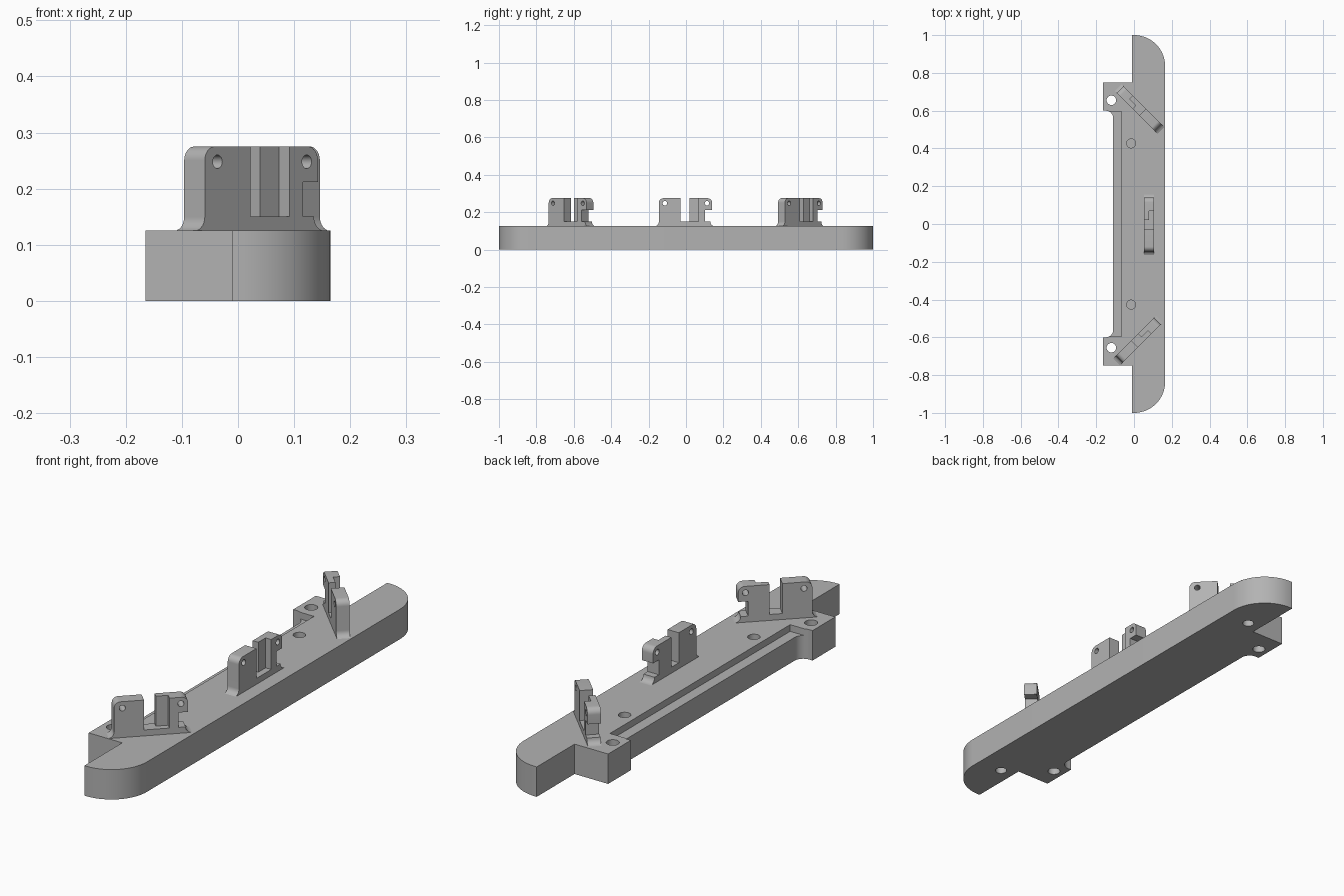
import bpy, bmesh
from math import cos, sin, pi, radians
from mathutils import Matrix, Vector

if "Cube" in bpy.data.objects:
    bpy.data.objects.remove(bpy.data.objects["Cube"], do_unlink=True)

grey = bpy.data.materials.new("light_grey")
grey.use_nodes = True
grey.diffuse_color = (0.45, 0.45, 0.45, 1)
grey.node_tree.nodes["Principled BSDF"].inputs["Base Color"].default_value = grey.diffuse_color


def arc(cx, cy, r, a0, a1, n=12):
    """Points along a circular arc, angles in degrees."""
    angles = [radians(a0 + (a1 - a0) * i / n) for i in range(n + 1)]
    return [(cx + r * cos(a), cy + r * sin(a)) for a in angles]


def prism(name, points, low, high, axis="z"):
    """Extrude a closed profile: (x, y) along z, or (y, z) along x."""
    place = (lambda p, t: (p[0], p[1], t)) if axis == "z" else (lambda p, t: (t, p[0], p[1]))
    bm = bmesh.new()
    face = bm.faces.new([bm.verts.new(place(p, low)) for p in points])
    out = bmesh.ops.extrude_face_region(bm, geom=[face])
    shift = Vector(place((0, 0), high - low))
    bmesh.ops.translate(bm, vec=shift, verts=[g for g in out["geom"] if isinstance(g, bmesh.types.BMVert)])
    bmesh.ops.recalc_face_normals(bm, faces=bm.faces)
    mesh = bpy.data.meshes.new(name)
    bm.to_mesh(mesh)
    bm.free()
    mesh.materials.append(grey)
    obj = bpy.data.objects.new(name, mesh)
    bpy.context.collection.objects.link(obj)
    return obj


def hole(u, v, r, low, high, axis="z"):
    return prism("cutter", arc(u, v, r, 0, 360, 24)[:-1], low, high, axis)


def carve(obj, cutters):
    """Subtract the cutters, then shade curved walls smooth."""
    for c in cutters:
        c.hide_render = True
        mod = obj.modifiers.new("cut", "BOOLEAN")
        mod.operation, mod.solver, mod.object = "DIFFERENCE", "EXACT", c
    bpy.context.view_layer.update()
    mesh = bpy.data.meshes.new_from_object(obj.evaluated_get(bpy.context.evaluated_depsgraph_get()))
    obj.modifiers.clear()
    obj.data = mesh
    for c in cutters:
        bpy.data.objects.remove(c, do_unlink=True)
    bpy.ops.object.select_all(action="DESELECT")
    obj.select_set(True)
    bpy.context.view_layer.objects.active = obj
    bpy.ops.object.shade_smooth_by_angle(angle=radians(30))


# Base plate: half outline mirrored across y = 0
TOP = 0.125
half = arc(0, 0.835, 0.165, 0, 90, 16)
half += [(-0.01, 1), (-0.01, 0.75), (-0.165, 0.75), (-0.165, 0.6)]
half += arc(-0.15, 0.56, 0.04, 90, 0)
base = prism("base_plate", half + [(x, -y) for x, y in reversed(half)], 0, TOP)

# Lowered ledge, through holes in the tabs, blind holes above and below
cuts = [prism("cutter", [(-0.2, -0.595), (-0.065, -0.595), (-0.065, 0.595), (-0.2, 0.595)], 0.097, 0.2)]
for s in (-1, 1):
    cuts += [hole(-0.12, s * 0.655, 0.025, -0.1, 0.2),
             hole(-0.015, s * 0.427, 0.024, 0.04, 0.2),
             hole(0.05, s * 0.79, 0.023, -0.1, 0.08)]
carve(base, cuts)


# Bracket: plain post, slot, and hooked post on a flared foot
def bracket(name, x, y, angle):
    foot = TOP - 0.005
    side = [(-0.165, foot), (-0.165, TOP)]
    side += arc(-0.17, TOP + 0.025, 0.025, -75, 0, 6)
    side += arc(-0.12, 0.25, 0.025, 180, 90, 8)
    side += [(-0.03, 0.275), (-0.03, 0.15), (0.02, 0.15), (0.02, 0.275)]
    side += arc(0.115, 0.25, 0.025, 90, 0, 8)
    side += [(0.14, 0.212), (0.102, 0.212), (0.102, 0.15), (0.13, 0.15)]
    side += arc(0.155, 0.15, 0.025, 180, 270, 6) + [(0.155, foot)]
    body = prism(name, side, -0.026, 0.026, "x")
    recess = prism("cutter", [(-0.03, 0.15), (0.068, 0.15), (0.068, 0.3), (-0.03, 0.3)], 0, 0.05, "x")
    carve(body, [recess, hole(-0.113, 0.248, 0.012, -0.1, 0.1, "x"),
                 hole(0.112, 0.248, 0.012, -0.1, 0.1, "x")])
    body.data.transform(Matrix.Translation((x, y, 0)) @ Matrix.Rotation(radians(angle), 4, "Z"))


bracket("middle_bracket", 0.08, 0, 0)
bracket("front_bracket", 0.025, -0.613, -45)
bracket("back_bracket", 0.025, 0.613, 45)
